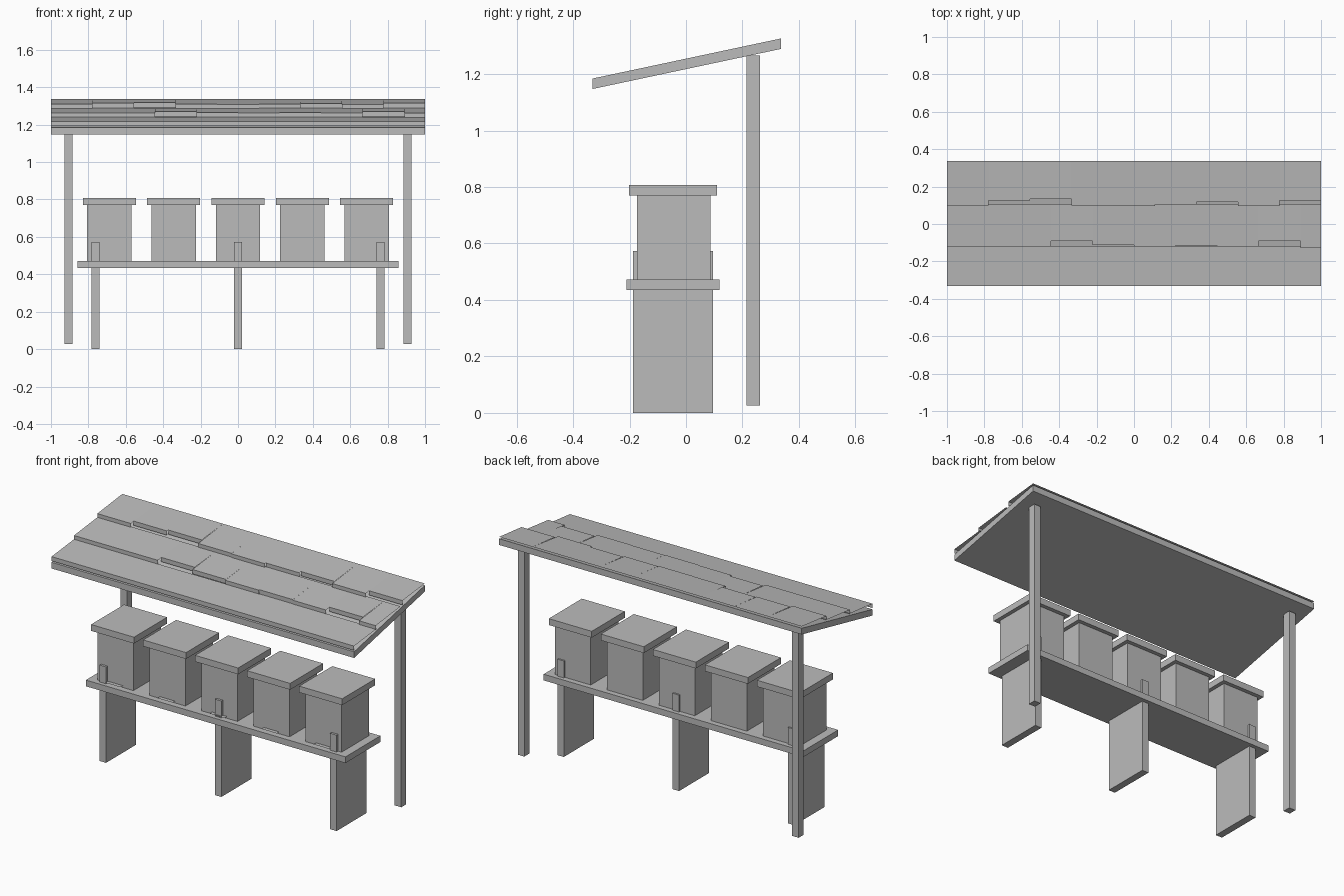
import bpy

cube = bpy.data.objects.get("Cube")
if cube:
    bpy.data.objects.remove(cube, do_unlink=True)

grey = bpy.data.materials.new("plain_grey")
grey.use_nodes = True
colour = (0.5, 0.5, 0.5, 1)
grey.diffuse_color = colour
grey.node_tree.nodes["Principled BSDF"].inputs["Base Color"].default_value = colour

BOX_FACES = [(0, 3, 2, 1), (4, 5, 6, 7), (0, 1, 5, 4),
             (1, 2, 6, 5), (2, 3, 7, 6), (3, 0, 4, 7)]


def add_mesh(name, verts, faces):
    mesh = bpy.data.meshes.new(name)
    mesh.from_pydata(verts, [], faces)
    mesh.materials.append(grey)
    obj = bpy.data.objects.new(name, mesh)
    bpy.context.collection.objects.link(obj)
    return obj


def box(name, x, y, z, slope=0):
    """Box from (min, max) ranges; slope raises z along y from the front edge."""
    plan = [(x[0], y[0]), (x[1], y[0]), (x[1], y[1]), (x[0], y[1])]
    verts = [(a, b, h + slope * (b - y[0])) for h in z for a, b in plan]
    return add_mesh(name, verts, BOX_FACES)


def around(centre, width):
    return (centre - width / 2, centre + width / 2)


# Shelf and the three planks that carry it, passing up through it
box("shelf", (-0.858, 0.858), (-0.211, 0.119), (0.435, 0.472))
for name, x in (("right", -0.762), ("middle", 0), ("left", 0.762)):
    box(name + "_shelf_leg", around(x, 0.043), (-0.188, 0.096), (0, 0.573))

# Five hives with lids and landing strips
for i in range(5):
    x = (i - 2) * 0.344
    box(f"hive_body_{i + 1}", around(x, 0.237), (-0.174, 0.086), (0.472, 0.775))
    box(f"hive_lid_{i + 1}", around(x, 0.284), (-0.202, 0.11), (0.77, 0.808))
    a, b = around(x, 0.1)
    add_mesh(f"landing_strip_{i + 1}",
             [(a, -0.198, 0.483), (b, -0.198, 0.483), (b, -0.174, 0.483), (a, -0.174, 0.483)],
             [(0, 1, 2, 3)])

# Back posts
for name, x in (("right", -0.907), ("left", 0.907)):
    box(name + "_post", around(x, 0.043), (0.215, 0.262), (0.027, 1.266))

# Sloping roof board
SLOPE, FRONT, BACK = 0.2126, -0.332, 0.336
box("roof_board", (-1, 1), (FRONT, BACK), (1.147, 1.184), SLOPE)


def roof_z(y):
    return 1.184 + SLOPE * (y - FRONT)


# Shingle rows: each tile is a gently tilted top sheet with a front lip
def shingle_row(name, fronts, back, stagger):
    width = 2 / 9
    verts, faces = [], []
    for i, y in enumerate(fronts):
        a = max(-1, -1 + (i - stagger) * width)
        b = min(1, -1 + (i + 1 - stagger) * width)
        n = len(verts)
        for py, pz in ((y, roof_z(y) + 0.008), (y, roof_z(y) + 0.034),
                       (back, roof_z(back) + 0.011)):
            verts += [(a, py, pz), (b, py, pz)]
        faces += [(n, n + 1, n + 3, n + 2), (n + 2, n + 3, n + 5, n + 4)]
    add_mesh(name, verts, faces)


shingle_row("lower_shingles", [FRONT] * 9, -0.118, 0)
shingle_row("middle_shingles",
            [-0.12, -0.12, -0.12, -0.09, -0.112, -0.12, -0.115, -0.12, -0.09, -0.127],
            0.106, 0.5)
shingle_row("upper_shingles",
            [0.1, 0.125, 0.135, 0.1, 0.096, 0.104, 0.118, 0.097, 0.125], BACK, 0)
